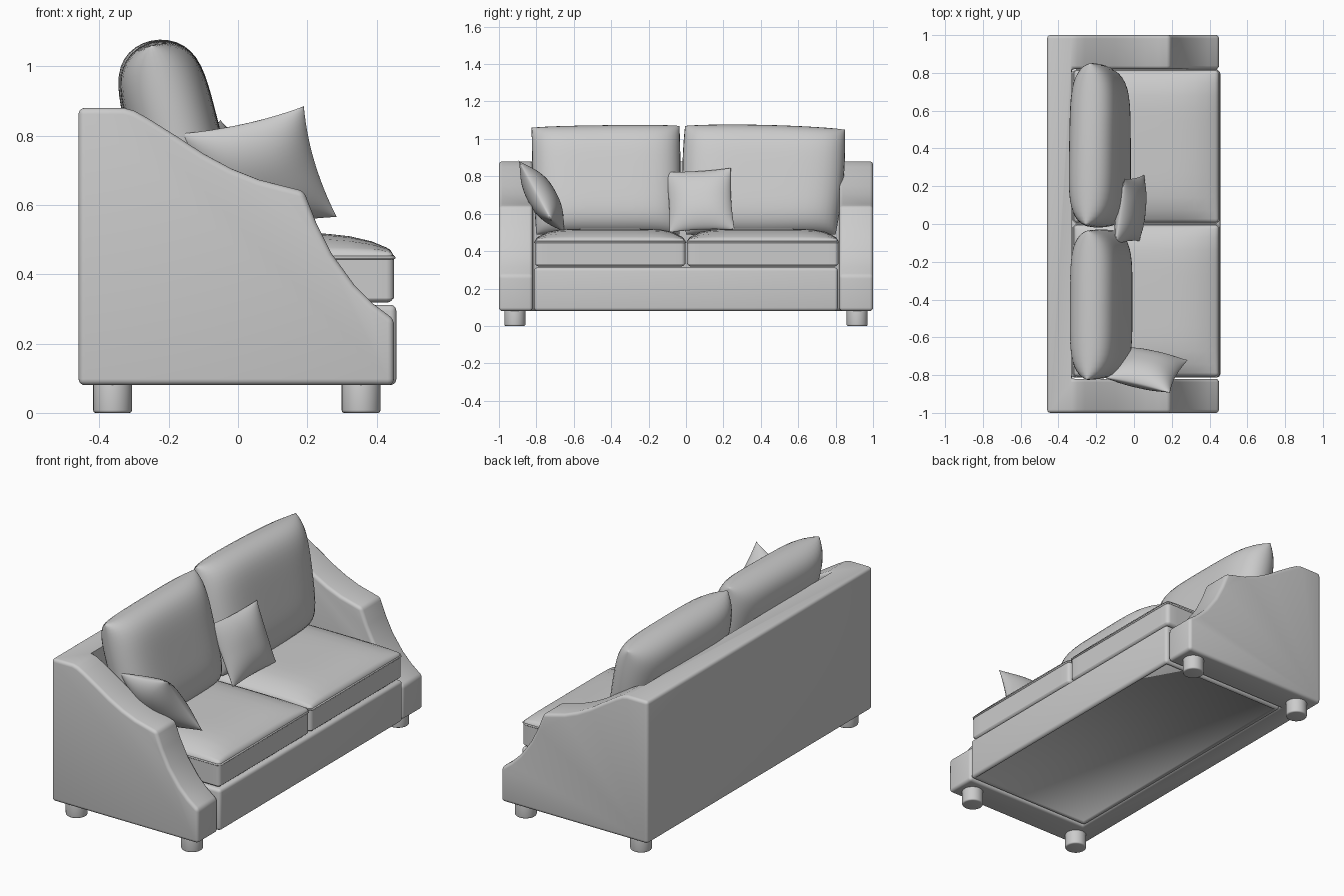
import bpy, bmesh, math
from mathutils import Vector

if "Cube" in bpy.data.objects:
    bpy.data.objects.remove(bpy.data.objects["Cube"])


def new_object(name, bm):
    bmesh.ops.recalc_face_normals(bm, faces=bm.faces)
    mesh = bpy.data.meshes.new(name)
    bm.to_mesh(mesh)
    bm.free()
    ob = bpy.data.objects.new(name, mesh)
    bpy.context.collection.objects.link(ob)
    return ob


def box(name, lo, hi, cuts=0):
    bm = bmesh.new()
    bmesh.ops.create_cube(bm, size=1)
    if cuts:
        bmesh.ops.subdivide_edges(bm, edges=bm.edges, cuts=cuts, use_grid_fill=True)
    for v in bm.verts:
        v.co = Vector([l + (c + 0.5) * (h - l) for l, h, c in zip(lo, hi, v.co)])
    return new_object(name, bm)


def finish(ob, bevel=0, angle=35, cutter=None):
    bpy.ops.object.select_all(action='DESELECT')
    ob.select_set(True)
    bpy.context.view_layer.objects.active = ob
    if cutter:
        m = ob.modifiers.new("cut", 'BOOLEAN')
        m.operation, m.object, m.solver = 'DIFFERENCE', cutter, 'EXACT'
    if bevel:
        m = ob.modifiers.new("bevel", 'BEVEL')
        m.width, m.segments = bevel, 4
        m.limit_method, m.angle_limit = 'ANGLE', math.radians(angle)
        m.use_clamp_overlap = False
    for m in list(ob.modifiers):
        bpy.ops.object.modifier_apply(modifier=m.name)
    bpy.ops.object.shade_smooth_by_angle(angle=math.radians(40))


def cushion(name, corners, half, p, q, pinch, n=26):
    """Stuffed cushion over four corners: bottom a, bottom b, top b, top a."""
    a, b, c, d = [Vector(k) for k in corners]
    normal = (b - a + c - d).cross(d - a + c - b).normalized()
    bm = bmesh.new()
    for side in (1, -1):
        rows = []
        for i in range(n + 1):
            row = []
            for j in range(n + 1):
                u = math.sin(math.pi * (i / n - 0.5))
                v = math.sin(math.pi * (j / n - 0.5))
                h = half * max(0, (1 - abs(u) ** p) * (1 - abs(v) ** p)) ** q
                s = (1 + u * (1 - pinch * (1 - v * v))) / 2
                t = (1 + v * (1 - pinch * (1 - u * u))) / 2
                co = a.lerp(b, s).lerp(d.lerp(c, s), t)
                row.append(bm.verts.new(co + normal * h * side))
            rows.append(row)
        for i in range(n):
            for j in range(n):
                bm.faces.new((rows[i][j], rows[i + 1][j],
                              rows[i + 1][j + 1], rows[i][j + 1]))
    bmesh.ops.remove_doubles(bm, verts=bm.verts, dist=0.0005)
    ob = new_object(name, bm)
    for f in ob.data.polygons:
        f.use_smooth = True
    return ob


# Frame: side profile pulled across the full width, hollowed into back and arms
profile = [(-0.46, 0.08), (-0.46, 0.88), (-0.33, 0.88), (-0.30, 0.872), (-0.26, 0.85),
           (-0.18, 0.80), (-0.10, 0.748), (-0.02, 0.705), (0.06, 0.673), (0.13, 0.655),
           (0.19, 0.64), (0.225, 0.55), (0.27, 0.46), (0.335, 0.37), (0.39, 0.315),
           (0.45, 0.27), (0.45, 0.08)]
bm = bmesh.new()
face = bm.faces.new([bm.verts.new((x, -1, z)) for x, z in profile])
side = bmesh.ops.extrude_face_region(bm, geom=[face])
bmesh.ops.translate(bm, vec=(0, 2, 0),
                    verts=[g for g in side['geom'] if isinstance(g, bmesh.types.BMVert)])
frame = new_object("back_and_arms", bm)
cutter = box("seat_space_cutter", (-0.33, -0.82, -0.5), (1, 0.82, 2))
cutter.hide_render = True
finish(frame, 0.018, 35, cutter)
cutter.hide_viewport = True

# Base with a recessed underside
base = box("base", (-0.335, -0.812, 0.08), (0.457, 0.812, 0.312))
finish(base, 0.018)
bm = bmesh.new()
bm.from_mesh(base.data)
under = min(bm.faces, key=lambda f: f.normal.z * f.calc_area())
bmesh.ops.inset_region(bm, faces=[under], thickness=0.01, depth=0)
bmesh.ops.translate(bm, verts=under.verts, vec=(0, 0, 0.012))
bm.to_mesh(base.data)
bm.free()

# Feet
for x in (-0.362, 0.355):
    for y in (-0.915, 0.915):
        bm = bmesh.new()
        bmesh.ops.create_cone(bm, cap_ends=True, segments=32, radius1=0.056,
                              radius2=0.056, depth=0.09)
        bmesh.ops.translate(bm, verts=bm.verts, vec=(x, y, 0.045))
        finish(new_object("foot", bm), 0.008)

# Seat cushions: domed boxes with piping round the upper edge
for y0, y1 in ((-0.808, -0.004), (0.006, 0.815)):
    x0, x1, z0, z1 = -0.32, 0.45, 0.318, 0.468
    seat = box("seat_cushion", (x0, y0, z0), (x1, y1, z1), 11)
    for v in seat.data.vertices:
        u = (v.co.x - x0) / (x1 - x0) * 2 - 1
        w = (v.co.y - y0) / (y1 - y0) * 2 - 1
        k = (v.co.z - z0) / (z1 - z0)
        if k > 0.5:
            v.co.z += (k * 2 - 1) * 0.052 * (1 - u ** 4) * (1 - w ** 6)
    finish(seat, 0.022, 40)
    cu = bpy.data.curves.new("seat_piping", 'CURVE')
    cu.dimensions, cu.bevel_depth, cu.bevel_resolution = '3D', 0.005, 2
    g = 0.014
    ring = [(x0 + g, y0), (x1 - g, y0), (x1, y0 + g), (x1, y1 - g),
            (x1 - g, y1), (x0 + g, y1), (x0, y1 - g), (x0, y0 + g)]
    sp = cu.splines.new('POLY')
    sp.points.add(len(ring) - 1)
    for pt, (x, y) in zip(sp.points, ring):
        pt.co = (x, y, 0.448, 1)
    sp.use_cyclic_u = True
    bpy.context.collection.objects.link(bpy.data.objects.new("seat_piping", cu))

# Back cushions leaning on the back
cushion("back_cushion_a", [(-0.10, -0.80, 0.49), (-0.10, -0.035, 0.49),
                           (-0.245, -0.035, 1.07), (-0.25, -0.825, 1.06)], 0.128, 5, 0.5, -0.015)
cushion("back_cushion_b", [(-0.11, 0.0, 0.49), (-0.12, 0.80, 0.49),
                           (-0.235, 0.85, 1.05), (-0.255, -0.005, 1.07)], 0.13, 5, 0.5, -0.04)

# Throw pillows: one in the middle, one against an arm
cushion("middle_pillow", [(0.03, -0.09, 0.50), (0.055, 0.26, 0.515),
                          (-0.05, 0.24, 0.845), (-0.10, -0.11, 0.825)], 0.06, 2.5, 0.65, 0.05)
cushion("arm_pillow", [(0.285, -0.72, 0.565), (-0.06, -0.65, 0.50),
                       (-0.175, -0.81, 0.805), (0.19, -0.895, 0.885)], 0.075, 2.5, 0.65, 0.09)
